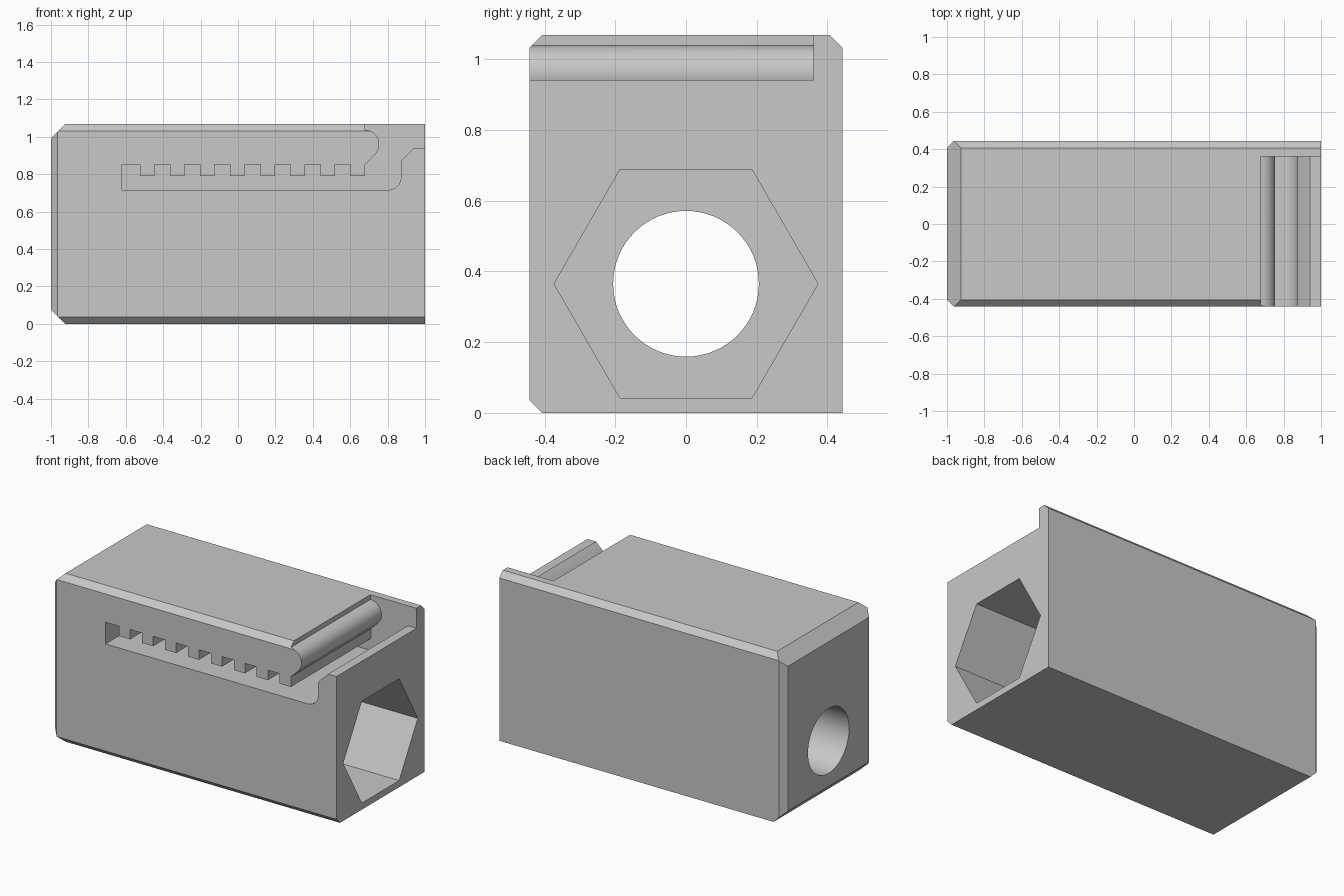
import bpy, bmesh
from math import sin, cos, pi, radians
from mathutils import Vector

default = bpy.data.objects.get("Cube")
if default:
    bpy.data.objects.remove(default, do_unlink=True)

FRONT, BACK, TOP = -0.442, 0.443, 1.068

grey = bpy.data.materials.new("plain grey")
grey.use_nodes = True
grey.diffuse_color = (0.58, 0.58, 0.58, 1)
grey.node_tree.nodes["Principled BSDF"].inputs["Base Color"].default_value = grey.diffuse_color


def make_object(name, bm):
    bmesh.ops.recalc_face_normals(bm, faces=bm.faces)
    mesh = bpy.data.meshes.new(name)
    bm.to_mesh(mesh)
    bm.free()
    mesh.materials.append(grey)
    obj = bpy.data.objects.new(name, mesh)
    bpy.context.collection.objects.link(obj)
    return obj


def prism(name, points, direction):
    """Extrude a closed outline of 3D points along a direction."""
    bm = bmesh.new()
    face = bm.faces.new([bm.verts.new(p) for p in points])
    moved = bmesh.ops.extrude_face_region(bm, geom=[face])["geom"]
    bmesh.ops.translate(bm, vec=direction,
                        verts=[v for v in moved if isinstance(v, bmesh.types.BMVert)])
    return make_object(name, bm)


def arc(cx, cz, r, start, end, steps=12):
    angles = [radians(start + (end - start) * i / steps) for i in range(steps + 1)]
    return [(cx + r * cos(a), cz + r * sin(a)) for a in angles]


def bore(name, radius, sides, x_start, x_end):
    ring = [(x_start, radius * cos(2 * pi * i / sides), 0.365 + radius * sin(2 * pi * i / sides))
            for i in range(sides)]
    return prism(name, ring, (x_end - x_start, 0, 0))


# Block with chamfered edges
bm = bmesh.new()
bmesh.ops.create_cube(bm, size=1)
for v in bm.verts:
    v.co = (v.co.x * 2, FRONT if v.co.y < 0 else BACK, TOP if v.co.z > 0 else 0)
chamfers = [
    ((-1, 0, TOP), (-1, 0, 1), 0.075),
    ((-1, 0, 0), (-1, 0, -1), 0.075),
    ((-1, FRONT, 0), (-1, -1, 0), 0.036),
    ((-1, BACK, 0), (-1, 1, 0), 0.036),
    ((0, FRONT, TOP), (0, -1, 1), 0.036),
    ((0, BACK, TOP), (0, 1, 1), 0.036),
    ((0, FRONT, 0), (0, -1, -1), 0.036),
]
for corner, normal, size in chamfers:
    n = Vector(normal)
    bmesh.ops.bisect_plane(bm, geom=bm.verts[:] + bm.edges[:] + bm.faces[:],
                           plane_co=Vector(corner) - n * size / 2, plane_no=n,
                           clear_outer=True)
    bmesh.ops.holes_fill(bm, edges=[e for e in bm.edges if e.is_boundary], sides=0)
block = make_object("block", bm)

# Toothed slot opening into the rounded lip and end step
outline = [(0.677, 1.2)] + arc(0.677, 0.96, 0.078, 90, -45) + [(0.68, 0.853)]
for i in range(8):
    right = 0.68 - i * 0.161
    left = right - 0.078
    outline += [(right, 0.79), (left, 0.79), (left, 0.853)]
    if i < 7:
        outline.append((right - 0.161, 0.853))
outline += [(-0.62, 0.853), (-0.62, 0.715)]
outline += arc(0.8, 0.787, 0.072, -90, 0, 8)
outline += [(0.872, 0.865), (0.88, 0.882), (0.94, 0.941), (1.2, 0.941), (1.2, 1.2)]
slot = prism("slot_cutter", [(x, -0.6, z) for x, z in outline], (0, 0.96, 0))

# Hexagonal socket and round through hole
socket = bore("socket_cutter", 0.373, 6, 1.2, -0.6)
hole = bore("hole_cutter", 0.206, 64, -1.2, 0.5)

bpy.context.view_layer.objects.active = block
for cutter in (slot, socket, hole):
    cutter.hide_render = True
    mod = block.modifiers.new(cutter.name, "BOOLEAN")
    mod.operation = "DIFFERENCE"
    mod.solver = "EXACT"
    mod.object = cutter
    bpy.ops.object.modifier_apply(modifier=mod.name)
    bpy.data.objects.remove(cutter, do_unlink=True)

bpy.ops.object.select_all(action="DESELECT")
block.select_set(True)
bpy.ops.object.shade_smooth_by_angle(angle=radians(25))
